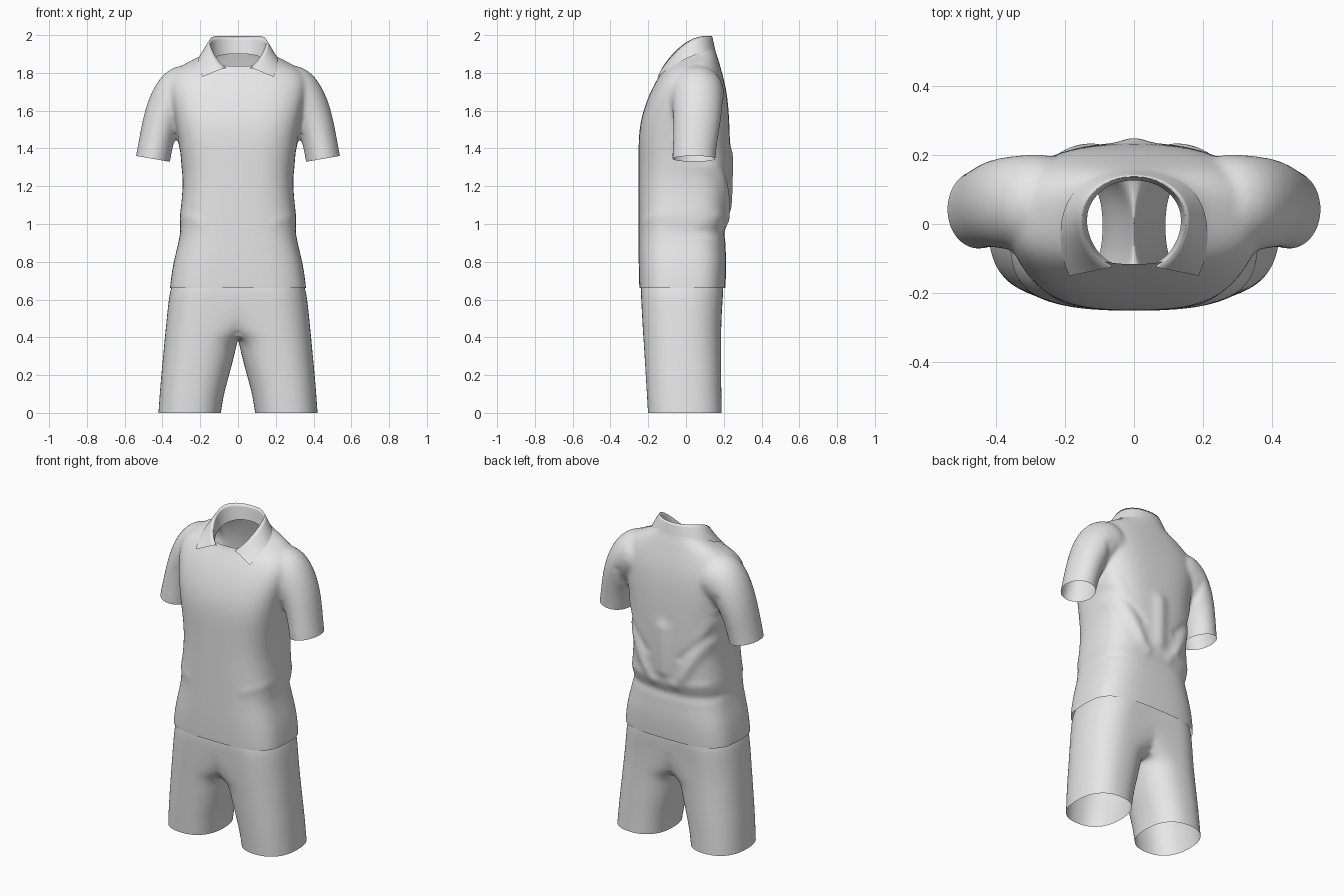
import bpy, bmesh, math
from mathutils import Vector

cube = bpy.data.objects.get("Cube")
if cube:
    bpy.data.objects.remove(cube, do_unlink=True)

SEGS = 32
fabric = bpy.data.materials.new("light grey fabric")
fabric.use_nodes = True
GREY = (0.8, 0.8, 0.8, 1)
fabric.diffuse_color = GREY
fabric.node_tree.nodes["Principled BSDF"].inputs["Base Color"].default_value = GREY


def loft(bm, rings, caps=False):
    """Skin a tube over (centre, +u half-axis, -u half-axis, v half-axis, power) rings."""
    rows = []
    for c, u_pos, u_neg, v, power in rings:
        row = []
        for i in range(SEGS):
            a = math.tau * i / SEGS
            cu, sv = [math.copysign(abs(t) ** (2 / power), t) for t in (math.cos(a), math.sin(a))]
            u = Vector(u_pos if cu > 0 else u_neg)
            row.append(bm.verts.new(Vector(c) + u * abs(cu) + Vector(v) * sv))
        rows.append(row)
    for lo, hi in zip(rows, rows[1:]):
        for i in range(SEGS):
            j = (i + 1) % SEGS
            bm.faces.new((lo[i], lo[j], hi[j], hi[i]))
    if caps:
        bm.faces.new(rows[0])
        bm.faces.new(rows[-1])


def make_object(name, bm):
    bmesh.ops.recalc_face_normals(bm, faces=bm.faces)
    me = bpy.data.meshes.new(name)
    bm.to_mesh(me)
    bm.free()
    me.materials.append(fabric)
    me.shade_smooth()
    ob = bpy.data.objects.new(name, me)
    bpy.context.collection.objects.link(ob)
    return ob


def add_subsurf(ob):
    mod = ob.modifiers.new("Smooth", "SUBSURF")
    mod.levels = mod.render_levels = 2
    mod.boundary_smooth = "PRESERVE_CORNERS"


def add_mirror(ob):
    mod = ob.modifiers.new("Mirror", "MIRROR")
    mod.merge_threshold = 0.002


def cut(bm, faces, point, normal):
    """Trim away the part of the given faces lying beyond a plane."""
    geom = set(faces)
    for f in faces:
        geom.update(f.verts)
        geom.update(f.edges)
    bmesh.ops.bisect_plane(bm, geom=list(geom), dist=1e-5, plane_co=point,
                           plane_no=normal, clear_outer=True)


# Shirt body: height, half width, front y, back y, tilt, squareness
body = [
    (0.56, 0.37, -0.245, 0.205, 0, 3.3), (0.66, 0.363, -0.248, 0.208, 0, 3.3),
    (0.80, 0.345, -0.252, 0.218, 0, 3.2), (0.94, 0.303, -0.252, 0.203, 0, 3),
    (1.03, 0.313, -0.252, 0.226, 0, 3), (1.20, 0.288, -0.252, 0.235, 0, 2.9),
    (1.35, 0.303, -0.252, 0.236, 0, 2.9), (1.50, 0.325, -0.252, 0.232, 0, 3),
    (1.62, 0.35, -0.222, 0.226, 0, 3), (1.72, 0.37, -0.18, 0.213, 0, 2.9),
    (1.80, 0.36, -0.138, 0.19, 0.05, 2.6), (1.855, 0.27, -0.118, 0.168, 0.2, 2.4),
    (1.88, 0.19, -0.114, 0.155, 0.3, 2.4), (1.91, 0.155, -0.112, 0.145, 0.39, 2.4),
    (2.08, 0.15, -0.11, 0.14, 0.39, 2.4),
]
bm = bmesh.new()
loft(bm, [((0, (f + b) / 2, z), (w, 0, 0), (-w, 0, 0), (0, (b - f) / 2, (b - f) / 2 * t), n)
          for z, w, f, b, t, n in body], caps=True)

# Sleeves: centre x, y, z, half width, half depth, roll in degrees
sleeve = [
    (0.18, 0.055, 1.71, 0.155, 0.15, 78), (0.31, 0.06, 1.705, 0.15, 0.142, 58),
    (0.378, 0.062, 1.61, 0.114, 0.133, 25), (0.422, 0.055, 1.50, 0.092, 0.122, 12),
    (0.45, 0.04, 1.345, 0.092, 0.114, 10), (0.471, 0.04, 1.23, 0.092, 0.112, 10),
]
for side in (-1, 1):
    rings = []
    for x, y, z, w, d, roll in sleeve:
        r = math.radians(roll)
        u = Vector((side * w * math.cos(r), 0, w * math.sin(r)))
        rings.append(((side * x, y, z), u, -u, (0, d, 0), 2))
    loft(bm, rings, caps=True)

# Fuse body and sleeves into one skin
blank = make_object("shirt_blank", bm)
add_subsurf(blank)
remesh = blank.modifiers.new("Fuse", "REMESH")
remesh.mode = "VOXEL"
remesh.voxel_size = 0.01
soften = blank.modifiers.new("Soften", "SMOOTH")
soften.factor, soften.iterations = 0.5, 18
graph = bpy.context.evaluated_depsgraph_get()
fused = bpy.data.meshes.new_from_object(blank.evaluated_get(graph))
bm = bmesh.new()
bm.from_mesh(fused)
bpy.data.objects.remove(blank, do_unlink=True)
bpy.data.meshes.remove(fused)

# Cloth folds: facing (1 back, -1 front), start x z, end x z, width, height
folds = [
    (1, 0.31, 1.50, 0.13, 1.08, 0.035, 0.007), (1, 0.27, 1.30, 0.08, 1.02, 0.03, 0.006),
    (1, 0.29, 1.38, 0.12, 1.20, 0.025, -0.006), (1, 0.25, 1.04, 0.0, 1.02, 0.03, 0.005),
    (1, 0.29, 0.96, 0.0, 0.95, 0.03, -0.007), (1, 0.0, 1.36, 0.0, 1.10, 0.045, 0.014),
    (1, 0.34, 1.62, 0.31, 1.48, 0.025, -0.006), (-1, 0.31, 1.05, 0.2, 1.01, 0.03, 0.003),
]
bm.normal_update()
for v in bm.verts:
    p = Vector((abs(v.co.x), v.co.z))
    push = 0
    for facing, x0, z0, x1, z1, width, height in folds:
        a, b = Vector((x0, z0)), Vector((x1, z1))
        t = max(0, min(1, (p - a).dot(b - a) / (b - a).length_squared))
        gap = (p - a.lerp(b, t)).length
        weight = max(0, min(1, v.normal.y * facing * 2 + 0.4))
        push += weight * height * math.exp(-(gap / width) ** 2)
    v.co += v.normal * push

# Open the hem, neck and cuffs
cut(bm, bm.faces[:], (0, 0, 0.66), (0, 0, -1))
cut(bm, bm.faces[:], (0, 0.018, 1.888), (0, -0.36, 0.93))
for side in (-1, 1):
    cuff = [f for f in bm.faces
            if f.calc_center_median().x * side > 0.335 and 1.1 < f.calc_center_median().z < 1.42]
    cut(bm, cuff, (side * 0.45, 0.04, 1.345), (side * 0.17, 0, -0.985))
make_object("shirt", bm)

# Shorts: height, outer x, widest-depth x, inner x, front y, back y
leg = [
    (0.0, 0.422, 0.255, 0.09, -0.202, 0.19), (0.1, 0.415, 0.245, 0.075, -0.208, 0.188),
    (0.2, 0.407, 0.23, 0.046, -0.214, 0.187), (0.3, 0.397, 0.21, 0.02, -0.22, 0.186),
    (0.38, 0.39, 0.195, 0.002, -0.225, 0.186), (0.42, 0.386, 0.185, -0.08, -0.228, 0.187),
    (0.47, 0.381, 0.178, -0.19, -0.231, 0.188), (0.54, 0.374, 0.168, -0.4, -0.235, 0.191),
    (0.6, 0.367, 0.16, -0.6, -0.238, 0.195), (0.65, 0.359, 0.15, -0.8, -0.24, 0.198),
    (0.69, 0.345, 0.14, -0.8, -0.236, 0.196),
]
bm = bmesh.new()
loft(bm, [((m, (f + b) / 2, z), (o - m, 0, 0), (i - m, 0, 0), (0, (b - f) / 2, 0), 2.35)
          for z, o, m, i, f, b in leg])
cut(bm, bm.faces[:], (0, 0, 0), (-1, 0, 0))
shorts = make_object("shorts", bm)
add_mirror(shorts)
add_subsurf(shorts)

# Collar, back to front: inner base, fold line, outer edge
stations = [
    ((0, 0.13, 1.90), (0, 0.142, 1.997), (0, 0.157, 1.927)),
    ((0.07, 0.118, 1.90), (0.075, 0.13, 2.0), (0.092, 0.148, 1.925)),
    ((0.125, 0.07, 1.885), (0.137, 0.08, 2.0), (0.173, 0.107, 1.913)),
    ((0.14, 0.015, 1.86), (0.155, 0.015, 1.98), (0.21, 0.03, 1.89)),
    ((0.13, -0.04, 1.84), (0.14, -0.05, 1.927), (0.215, -0.05, 1.852)),
    ((0.10, -0.09, 1.825), (0.105, -0.1, 1.869), (0.203, -0.113, 1.808)),
    ((0.065, -0.112, 1.81), (0.065, -0.125, 1.83), (0.187, -0.15, 1.779)),
]
bm = bmesh.new()
rows = [[bm.verts.new(p) for p in s] for s in stations]
crease = bm.edges.layers.float.new("crease_edge")
for r, s in zip(rows, rows[1:]):
    for k in (0, 1):
        bm.faces.new((r[k], r[k + 1], s[k + 1], s[k]))
    bm.edges.get((r[1], s[1]))[crease] = 0.9
collar = make_object("collar", bm)
add_mirror(collar)
add_subsurf(collar)
